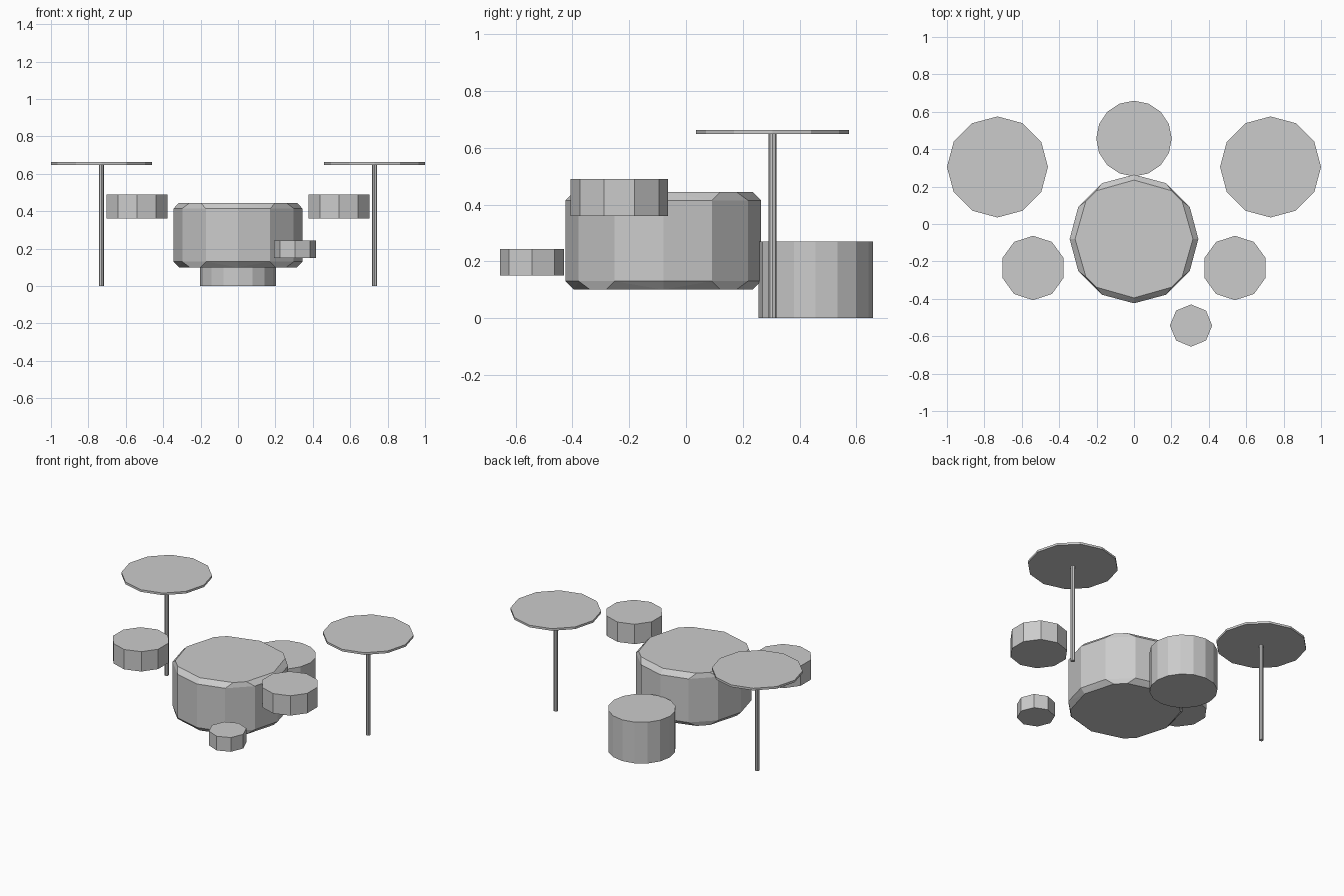
import bpy, bmesh, math

if "Cube" in bpy.data.objects:
    bpy.data.objects.remove(bpy.data.objects["Cube"])

grey = bpy.data.materials.new("light grey")
grey.diffuse_color = (0.6, 0.6, 0.6, 1)
grey.use_nodes = True
grey.node_tree.nodes["Principled BSDF"].inputs["Base Color"].default_value = grey.diffuse_color


def drum(name, x, y, z0, z1, radius, sides):
    """Upright prism with one corner pointing to the back."""
    bpy.ops.mesh.primitive_cylinder_add(vertices=sides, radius=radius, depth=z1 - z0,
                                        location=(x, y, (z0 + z1) / 2))
    ob = bpy.context.object
    ob.name = name
    ob.data.materials.append(grey)
    return ob


def ring(bm, angles, radius, z, cy):
    for a in angles:
        t = math.radians(a)
        bm.verts.new((radius(a) * math.cos(t), cy + radius(a) * math.sin(t), z))


# Large drum: twelve-sided body with chamfered rims and diagonal panels
bm = bmesh.new()
for z in (0.13, 0.415):
    ring(bm, range(0, 360, 30), lambda a: 0.344, z, -0.08)
cap_angles = [q + a for q in range(0, 360, 90) for a in (0, 38, 52)]
for z in (0.10, 0.445):
    ring(bm, cap_angles, lambda a: 0.315 if a % 90 == 0 else 0.327, z, -0.08)
bmesh.ops.convex_hull(bm, input=bm.verts)
bmesh.ops.dissolve_limit(bm, angle_limit=0.01, verts=bm.verts, edges=bm.edges)
bmesh.ops.recalc_face_normals(bm, faces=bm.faces)
mesh = bpy.data.meshes.new("large_drum")
bm.to_mesh(mesh)
bm.free()
mesh.materials.append(grey)
bpy.context.collection.objects.link(bpy.data.objects.new("large_drum", mesh))

# Seat at the back and small drum at the front
drum("seat", 0, 0.457, 0, 0.27, 0.202, 16)
drum("small_drum", 0.305, -0.543, 0.15, 0.243, 0.113, 8)

# Raised drums, cymbals and their stands on both sides
for side, s in (("left", -1), ("right", 1)):
    drum("raised_drum_" + side, s * 0.54, -0.235, 0.36, 0.49, 0.172, 10)
    drum("cymbal_" + side, s * 0.73, 0.305, 0.648, 0.662, 0.27, 12)
    drum("cymbal_stand_" + side, s * 0.73, 0.305, 0, 0.65, 0.0135, 8)
